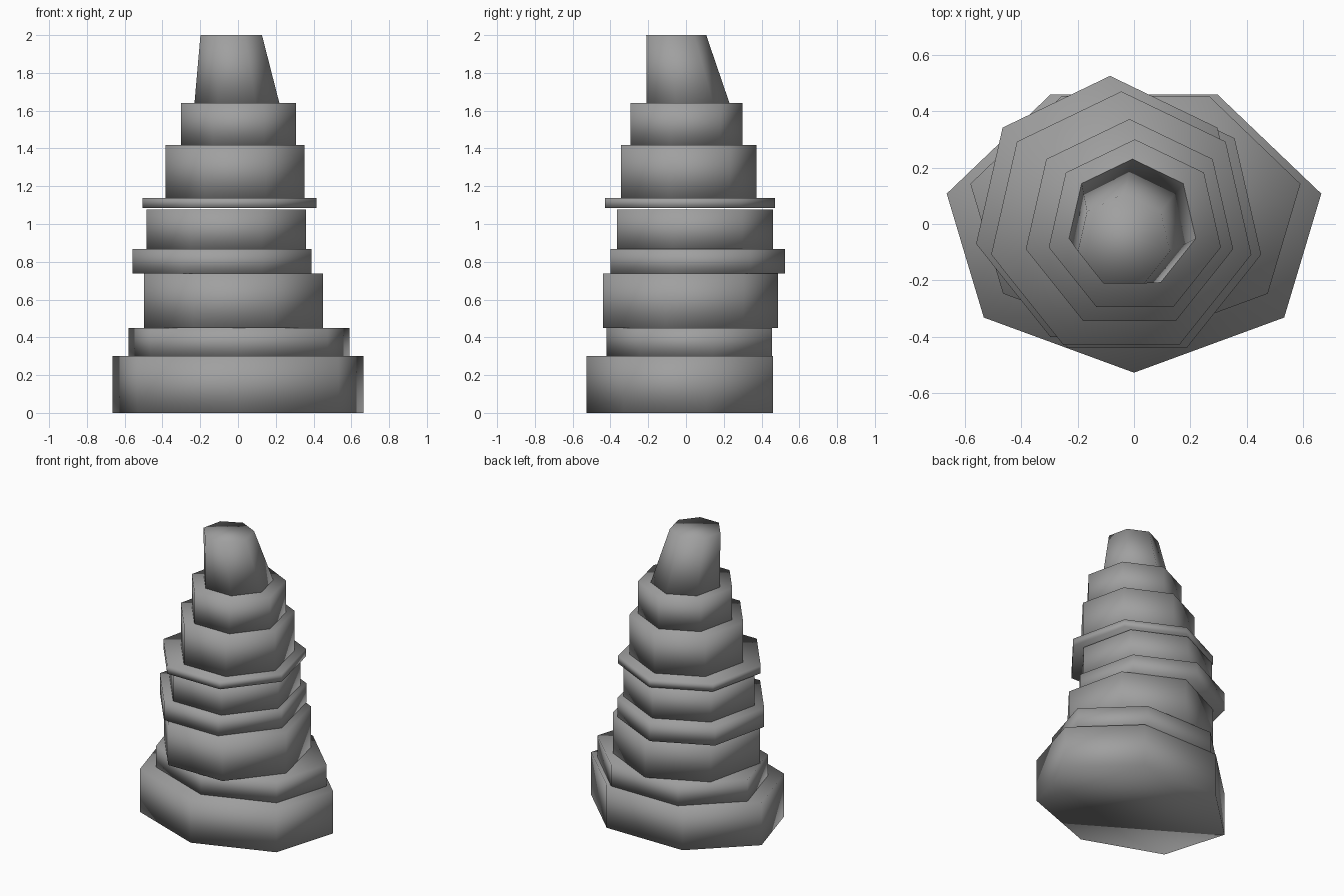
import bpy, bmesh
from math import cos, sin, pi

if "Cube" in bpy.data.objects:
    bpy.data.objects.remove(bpy.data.objects["Cube"])

# Dark grey shared by every tier
grey = bpy.data.materials.new("dark_grey")
grey.diffuse_color = (0.35, 0.35, 0.35, 1)
grey.use_nodes = True
grey.node_tree.nodes["Principled BSDF"].inputs["Base Color"].default_value = grey.diffuse_color


def tier(name, bottom, top, apex=1):
    """Closed seven-sided block; each ring is (cx, cy, rx, ry, z); apex +1 points to the back."""
    bm = bmesh.new()
    rings = []
    for cx, cy, rx, ry, z in (bottom, top):
        angles = [apex * pi / 2 + 2 * pi * i / 7 for i in range(7)]
        rings.append([bm.verts.new((cx + rx * cos(a), cy + ry * sin(a), z)) for a in angles])
    low, high = rings
    for i in range(7):
        j = (i + 1) % 7
        bm.faces.new((low[i], low[j], high[j], high[i]))
    bm.faces.new(high)
    bm.faces.new(low[::-1])
    for f in bm.faces:
        f.smooth = True
    mesh = bpy.data.meshes.new(name)
    bm.to_mesh(mesh)
    bm.free()
    mesh.materials.append(grey)
    obj = bpy.data.objects.new(name, mesh)
    bpy.context.collection.objects.link(obj)
    return obj


# Straight stacked tiers: name, cx, cy, rx, ry, z bottom, z top, apex direction
TIERS = [
    ("base", 0.0, -0.008, 0.681, 0.519, 0.0, 0.30, -1),
    ("base_step", 0.005, 0.04, 0.60, 0.46, 0.30, 0.45, -1),
    ("lower_block", -0.024, 0.0, 0.487, 0.487, 0.45, 0.737, 1),
    ("lower_ledge", -0.085, 0.038, 0.487, 0.487, 0.737, 0.868, 1),
    ("middle_block", -0.062, 0.027, 0.434, 0.434, 0.868, 1.078, 1),
    ("middle_ledge", -0.045, -0.003, 0.473, 0.473, 1.085, 1.138, 1),
    ("upper_block", -0.016, -0.005, 0.377, 0.377, 1.138, 1.418, 1),
    ("upper_step", 0.003, -0.013, 0.313, 0.313, 1.418, 1.64, 1),
]
for name, cx, cy, rx, ry, z0, z1, apex in TIERS:
    tier(name, (cx, cy, rx, ry, z0), (cx, cy, rx, ry, z1), apex)

# Leaning tapered peak
tier("peak", (-0.004, 0.003, 0.234, 0.234, 1.62), (-0.036, -0.06, 0.167, 0.167, 2.0))
